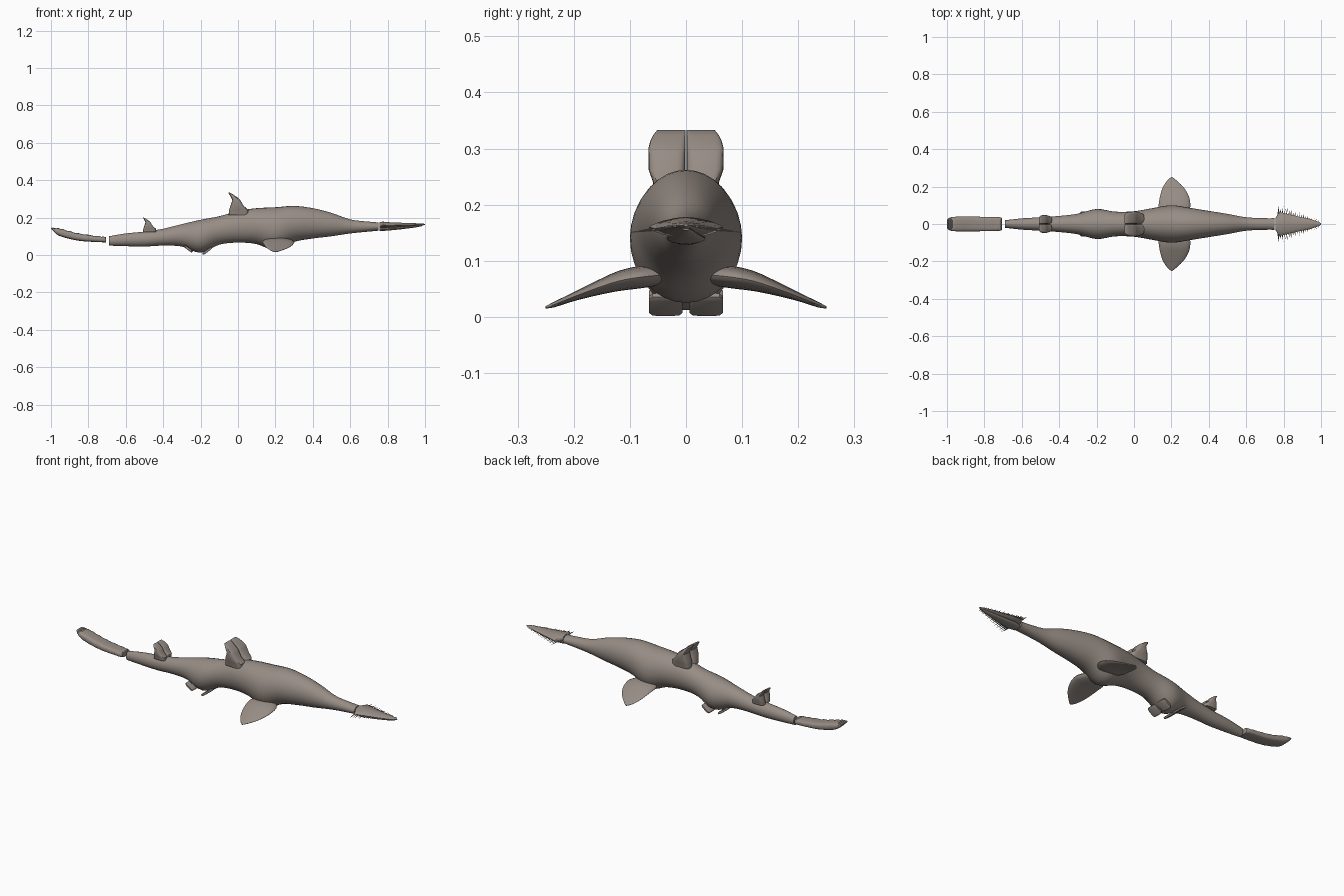
import bpy, bmesh, math
from mathutils import Vector

if "Cube" in bpy.data.objects:
    bpy.data.objects.remove(bpy.data.objects["Cube"])

skin = bpy.data.materials.new("grey brown skin")
skin.use_nodes = True
skin.diffuse_color = (0.31, 0.265, 0.235, 1)
skin.node_tree.nodes["Principled BSDF"].inputs["Base Color"].default_value = skin.diffuse_color


def finish(name, bm, angle=40):
    bmesh.ops.recalc_face_normals(bm, faces=bm.faces)
    mesh = bpy.data.meshes.new(name)
    bm.to_mesh(mesh)
    bm.free()
    mesh.materials.append(skin)
    ob = bpy.data.objects.new(name, mesh)
    bpy.context.collection.objects.link(ob)
    bpy.ops.object.select_all(action="DESELECT")
    ob.select_set(True)
    bpy.context.view_layer.objects.active = ob
    bpy.ops.object.shade_smooth_by_angle(angle=math.radians(angle))
    return ob


def loft(name, rings, sides=24, power=1.0, angle=40):
    """Skin through rings of (centre, half axis, half axis); power < 1 squares them."""
    bm = bmesh.new()
    loops = []
    for centre, a, b in rings:
        loop = []
        for i in range(sides):
            t = math.tau * i / sides
            c, s = math.cos(t), math.sin(t)
            u = math.copysign(abs(c) ** power, c)
            v = math.copysign(abs(s) ** power, s)
            loop.append(bm.verts.new(Vector(centre) + Vector(a) * u + Vector(b) * v))
        loops.append(loop)
    for l0, l1 in zip(loops, loops[1:]):
        for i in range(sides):
            j = (i + 1) % sides
            bm.faces.new((l0[i], l0[j], l1[j], l1[i]))
    bm.faces.new(loops[0])
    bm.faces.new(loops[-1])
    return finish(name, bm, angle)


def smooth(rows, steps):
    """Catmull-Rom resampling of the rows of numbers."""
    rows = [rows[0]] + rows + [rows[-1]]
    out = []
    for p, q, r, s in zip(rows, rows[1:], rows[2:], rows[3:]):
        for k in range(steps):
            t = k / steps
            out.append([0.5 * (2*b + (c - a)*t + (2*a - 5*b + 4*c - d)*t*t
                        + (3*b - a - 3*c + d)*t**3) for a, b, c, d in zip(p, q, r, s)])
    return out + [rows[-1]]


def along_x(rows):
    """Rows of x, bottom, top, half width."""
    return [((x, 0, (lo + hi) / 2), (0, w, 0), (0, 0, (hi - lo) / 2)) for x, lo, hi, w in rows]


# Body
body = [[-.69, .05, .10, .02], [-.6, .047, .115, .03], [-.5, .045, .125, .036],
        [-.4, .05, .14, .043], [-.3, .045, .165, .055], [-.2, .012, .188, .08],
        [-.1, .055, .207, .066], [0, .066, .235, .068], [.1, .058, .25, .085],
        [.2, .025, .255, .1], [.3, .07, .262, .086], [.4, .088, .25, .07],
        [.5, .1, .225, .054], [.6, .115, .19, .036], [.7, .125, .178, .031],
        [.752, .13, .174, .031]]
loft("body", along_x(smooth(body, 4)), 32)

# Ribbed tail paddle: each rib steps up towards the tail end
tail = smooth([[-.705, .068, .098, .031], [-.73, .068, .1, .037], [-.85, .076, .116, .039],
               [-.95, .1, .142, .039], [-.985, .125, .146, .034], [-1, .143, .148, .022]], 5)
for i, row in enumerate(tail):
    row[2] -= .003 * (i % 2)
loft("tail_paddle", along_x(tail), 20, .6)

# Head: flat upper snout and narrower lower jaw
loft("upper_snout", along_x([(.757, .14, .176, .032), (.775, .14, .178, .066), (.82, .143, .174, .054),
                             (.88, .147, .172, .04), (.94, .153, .17, .027), (.985, .157, .168, .013),
                             (1, .161, .166, .004)]), 16, 1.3)
loft("lower_jaw", along_x([(.757, .128, .15, .025), (.8, .13, .15, .035), (.88, .138, .152, .025),
                           (.95, .147, .158, .014), (.985, .154, .16, .006)]), 16)

# Spines along the snout edges
bm = bmesh.new()
for side in (-1, 1):
    for i in range(20):
        t = i / 19
        x, edge = .77 + .21 * t, .064 - .05 * t
        reach = .04 * (1 - .75 * t) * (1 if i % 2 == 0 else .7)
        tip = bm.verts.new((x + .006, side * (edge + reach), .15 + .012 * t))
        base = [bm.verts.new((x + dx, side * (edge - .012), .156 + .006 * t + dz))
                for dx, dz in ((-.004, -.003), (.004, -.003), (0, .004))]
        bm.faces.new(base)
        for k in range(3):
            bm.faces.new((base[k], base[(k + 1) % 3], tip))
finish("snout_spines", bm, 20)


def dorsal(name, x0, z0, size, half):
    """Two square lobes side by side, swept back in steps."""
    # front x, back x, height, relative width
    steps = [(.055, -.05, -.02, .8), (.055, -.048, .008, .88), (.03, -.04, .03, 1),
             (.012, -.03, .06, 1), (.006, -.034, .068, 1), (-.015, -.042, .082, .94),
             (-.025, -.046, .09, .88), (-.044, -.052, .1, .76)]
    for side, label in ((1, "left"), (-1, "right")):
        rings = []
        for f, b, h, w in steps:
            hw = half * w / 2
            rings.append(((x0 + size * (f + b) / 2, side * (hw + .001), z0 + size * h),
                          (size * (f - b) / 2, 0, 0), (0, hw, 0)))
        loft(f"{name}_{label}", rings, 20, .5, 30)


dorsal("front_dorsal_fin", 0, .233, 1, .066)
dorsal("rear_dorsal_fin", -.475, .135, .65, .047)

# Leaf shaped pectoral fins: y, front x, back x, z, half thickness
leaf = smooth([[.04, .27, .15, .075, .018], [.08, .298, .132, .071, .02], [.12, .3, .134, .064, .018],
               [.16, .288, .142, .051, .013], [.2, .262, .156, .036, .008],
               [.235, .225, .18, .022, .005], [.25, .206, .198, .017, .002]], 3)
# Pelvic flaps: centre x, centre z, slope direction, half length
flaps = (("front_pelvic_flap", -.165, .022, 1, .03), ("rear_pelvic_flap", -.265, .033, -1, .028))
for side, label in ((1, "left"), (-1, "right")):
    loft(f"pectoral_fin_{label}",
         [((((f + b) / 2), side * y, z), ((f - b) / 2, 0, 0), (0, 0, t)) for y, f, b, z, t in leaf], 20)
    for name, x, z, slope, size in flaps:
        long = Vector((.8 * slope, 0, .6)) * size
        thick = Vector((-.6 * slope, 0, .8)) * .007
        rings = [((x, side * y, z), long * k, thick * k)
                 for y, k in ((.006, .7), (.012, .95), (.04, 1), (.06, .95), (.066, .7))]
        loft(f"{name}_{label}", rings, 16, .5)
